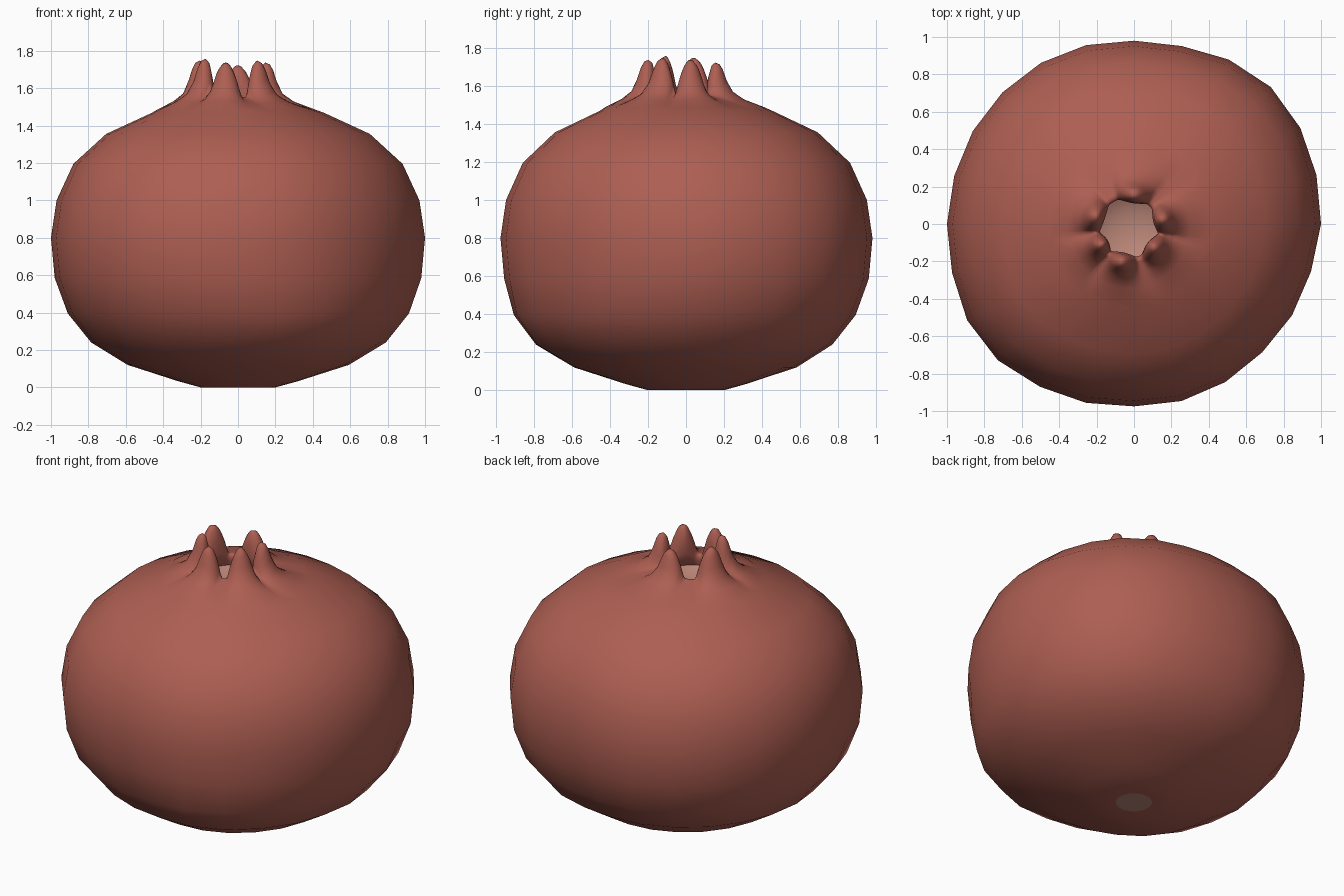
import bpy, bmesh, math

if "Cube" in bpy.data.objects:
    bpy.data.objects.remove(bpy.data.objects["Cube"])

SEG, SUB = 24, 4          # body sides, extra crown divisions per side
FINE = SEG * SUB


def material(name, rgb):
    m = bpy.data.materials.new(name)
    m.diffuse_color = (*rgb, 1)
    m.use_nodes = True
    m.node_tree.nodes["Principled BSDF"].inputs["Base Color"].default_value = m.diffuse_color
    return m


skin_mat = material("red skin", (0.42, 0.113, 0.084))
flesh_mat = material("pale flesh", (0.49, 0.235, 0.185))

# Slightly lumpy outline seen from above, one factor per 15 degrees
LUMPS = [1.0, 1.01, 1.027, 1.035, 1.015, 0.985, 0.98, 0.99, 0.995, 0.995, 0.995, 0.995,
         1.0, 1.007, 1.03, 1.03, 1.005, 0.99, 0.975, 0.98, 0.976, 0.97, 0.976, 0.98]


def ring(bm, r, z):
    """Lumpy ring, fuller low down at the front right."""
    low = max(0, 1 - abs(z - 0.27) / 0.3)
    verts = []
    for i in range(SEG):
        deg = 360 * i / SEG
        t = math.radians(deg)
        off = (deg - 303 + 180) % 360 - 180
        k = 1 + (LUMPS[i] - 1) * min(1, r / 0.8)
        k += 0.07 * low * math.exp(-(off / 38) ** 2)
        verts.append(bm.verts.new((r * k * math.cos(t), r * k * math.sin(t), z)))
    return verts


def bridge(bm, a, b):
    n = len(a)
    for i in range(n):
        j = (i + 1) % n
        bm.faces.new([a[i], a[j], b[j], b[i]])


def finish(bm, name, mats):
    me = bpy.data.meshes.new(name)
    for f in bm.faces:
        f.smooth = True
    bm.to_mesh(me)
    bm.free()
    for m in mats:
        me.materials.append(m)
    ob = bpy.data.objects.new(name, me)
    bpy.context.collection.objects.link(ob)
    return ob


# Fruit outline: radius, height
profile = [(0.105, 0), (0.2, 0), (0.32, 0.033), (0.59, 0.12), (0.785, 0.24),
           (0.91, 0.395), (0.98, 0.585), (1.0, 0.80), (0.97, 1.0),
           (0.88, 1.195), (0.705, 1.355), (0.46, 1.468)]

# Crown lobes: angle, half width (degrees), tip radius, tip height
lobes = [(14, 25, 0.19, 1.735), (81, 29, 0.185, 1.72), (161, 29, 0.195, 1.745),
         (211, 23, 0.18, 1.755), (258, 26, 0.19, 1.735), (322, 27, 0.175, 1.745)]


def lobe_at(deg):
    """Lobe strength 0..1, tip radius and tip height at an angle."""
    best = (0.0, 0.19, 1.73)
    for ang, half, r, z in lobes:
        d = abs((deg - ang + 180) % 360 - 180) / half
        if d < 1:
            h = 1 - d * d
            if h > best[0]:
                best = (h, 0.19 + (r - 0.19) * h, z)
    return best


# Crown rings: radius base, radius change on lobes, height in valleys,
# share of lobe height, share of the off-centre shift
crown = [(0.415, 0.0, 1.486, 0.02, 0.4),
         (0.325, 0.0, 1.515, 0.08, 0.9),
         (0.255, 0.015, 1.535, 0.20, 1),
         (0.215, 0.025, 1.545, 0.50, 1),
         (0.195, 0.025, 1.550, 0.80, 1),
         (0.188, 0.015, 1.552, 0.95, 1),
         (0.180, 0.00, 1.552, 1.00, 1),
         (0.172, -0.01, 1.550, 0.92, 1),
         (0.165, -0.02, 1.545, 0.60, 1),
         (0.160, -0.025, 1.535, 0.20, 1),
         (0.160, -0.02, 1.515, 0.0, 1),
         (0.170, 0.0, 1.48, 0.0, 1)]

# Skin: lathed body flowing into the lobed crown
bm = bmesh.new()
rings = [ring(bm, r, z) for r, z in profile]
for a, b in zip(rings, rings[1:]):
    bridge(bm, a, b)

fine = []
for r, dr, z, share, shift in crown:
    loop = []
    for i in range(FINE):
        t = 2 * math.pi * i / FINE
        h, tip_r, tip_z = lobe_at(math.degrees(t))
        rad = r + dr * h + (tip_r - 0.19) * min(1, share * 2)
        loop.append(bm.verts.new((rad * math.cos(t) - 0.028 * shift,
                                  rad * math.sin(t) - 0.02 * shift,
                                  z + (tip_z - 1.55) * share * h)))
    fine.append(loop)
for a, b in zip(fine, fine[1:]):
    bridge(bm, a, b)

# Join the coarse body to the fine crown
top = rings[-1]
for j in range(SEG):
    edge = [fine[0][(SUB * j + k) % FINE] for k in range(SUB, -1, -1)]
    bm.faces.new([top[j], top[(j + 1) % SEG]] + edge)

# Pale scar on the underside
scar = bm.faces.new(rings[0][::-1])
scar.material_index = 1
finish(bm, "fruit_skin", [skin_mat, flesh_mat])

# Pale shallow bowl seen through the crown opening
bm = bmesh.new()
bowl = []
for r, z in [(0.04, 1.435), (0.10, 1.445), (0.15, 1.465), (0.20, 1.495)]:
    bowl.append([bm.verts.new((r * math.cos(2 * math.pi * i / SEG) - 0.028,
                               r * math.sin(2 * math.pi * i / SEG) - 0.02, z))
                 for i in range(SEG)])
for a, b in zip(bowl, bowl[1:]):
    bridge(bm, b, a)
bm.faces.new(bowl[0])
bmesh.ops.recalc_face_normals(bm, faces=bm.faces)
if sum(f.normal.z for f in bm.faces) < 0:
    bmesh.ops.reverse_faces(bm, faces=bm.faces)
finish(bm, "flesh_bowl", [flesh_mat])
